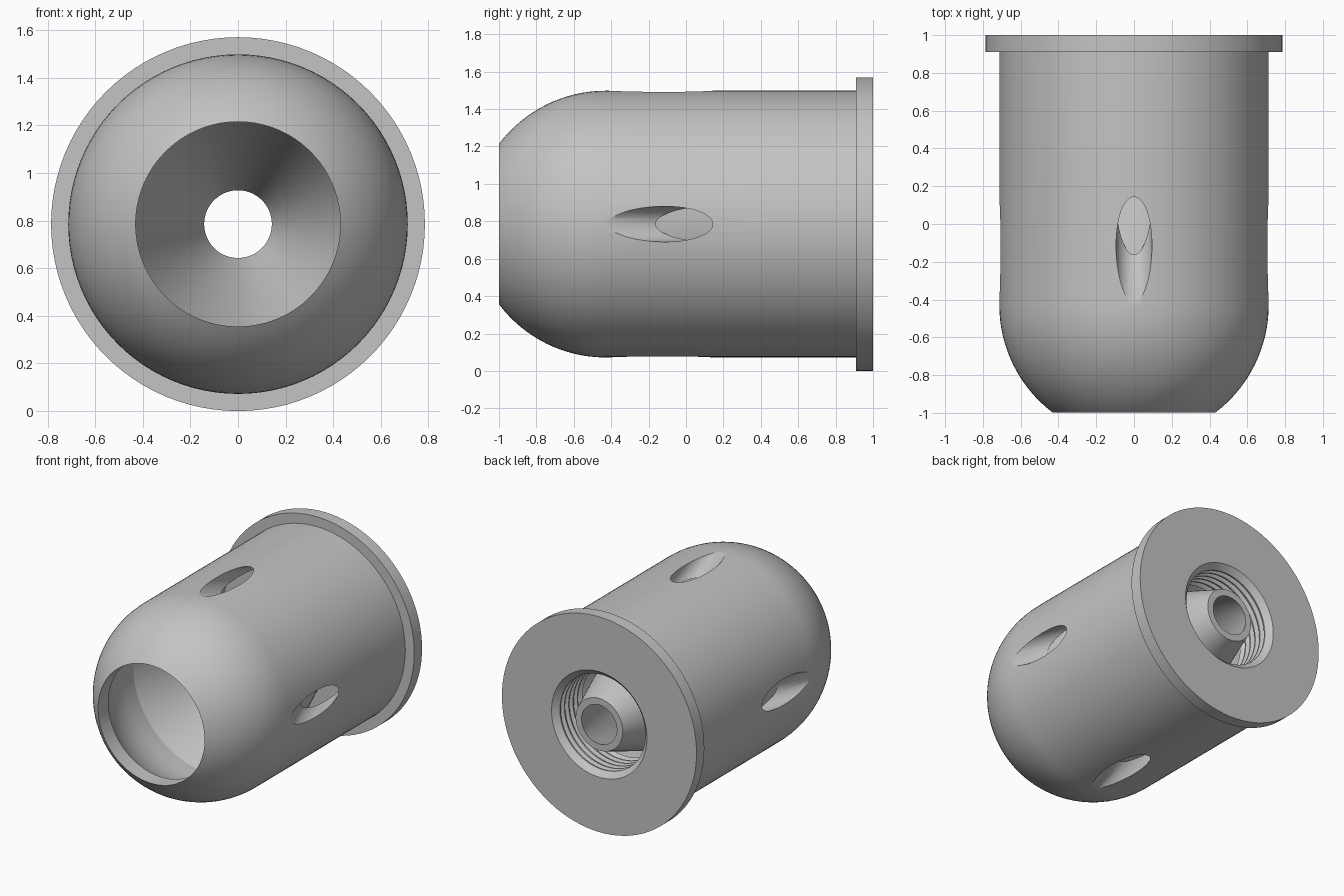
import bpy, bmesh, math
from mathutils import Matrix, Vector

if "Cube" in bpy.data.objects:
    bpy.data.objects.remove(bpy.data.objects["Cube"], do_unlink=True)

AXIS_Z = 0.785      # height of the centre line
BODY_R, WALL = 0.713, 0.091
INNER_R = BODY_R - WALL
DOME_Y = -0.43      # where the straight tube turns into the dome
MOUTH_R = 0.43
SLOPE = math.radians(20)

metal = bpy.data.materials.new("grey metal")
metal.use_nodes = True
grey = (0.55, 0.55, 0.55, 1)
metal.diffuse_color = grey
metal.node_tree.nodes["Principled BSDF"].inputs["Base Color"].default_value = grey


def finish(name, bm):
    bmesh.ops.recalc_face_normals(bm, faces=bm.faces)
    mesh = bpy.data.meshes.new(name)
    bm.to_mesh(mesh)
    bm.free()
    mesh.materials.append(metal)
    obj = bpy.data.objects.new(name, mesh)
    bpy.context.collection.objects.link(obj)
    return obj


def activate(obj):
    bpy.ops.object.select_all(action="DESELECT")
    obj.select_set(True)
    bpy.context.view_layer.objects.active = obj


def smooth(obj):
    activate(obj)
    bpy.ops.object.shade_smooth_by_angle(angle=math.radians(25))


def revolve(name, profile, steps=96):
    """Turn a closed (radius, y) profile around the centre line."""
    bm = bmesh.new()
    verts = [bm.verts.new((r, y, AXIS_Z)) for r, y in profile]
    edges = [bm.edges.new((v, verts[i - 1])) for i, v in enumerate(verts)]
    bmesh.ops.spin(bm, geom=verts + edges, cent=(0, 0, AXIS_Z), axis=(0, 1, 0),
                   angle=math.tau, steps=steps, use_duplicate=False)
    bmesh.ops.remove_doubles(bm, verts=bm.verts, dist=0.0001)
    return finish(name, bm)


def dome(radius, count=16):
    """Arc from the mouth out to the straight tube."""
    start = math.asin(MOUTH_R / radius)
    angles = [start + (math.pi / 2 - start) * i / count for i in range(count + 1)]
    return [(radius * math.sin(a), DOME_Y - radius * math.cos(a)) for a in angles]


# Domed outer shell, open at the front
shell = revolve("outer_shell", dome(BODY_R) + [(BODY_R, 0.93), (INNER_R, 0.93)]
                + dome(INNER_R)[::-1])

# Four slanted vents bored through the shell
bm = bmesh.new()
for i in range(4):
    direction = Vector((-math.sin(SLOPE), math.cos(SLOPE), 0))
    place = (Matrix.Translation((0, 0, AXIS_Z))
             @ Matrix.Rotation(i * math.pi / 2, 4, "Y")
             @ Matrix.Translation((BODY_R, -0.135, 0))
             @ direction.to_track_quat("Z", "Y").to_matrix().to_4x4())
    bmesh.ops.create_cone(bm, cap_ends=True, segments=48, radius1=0.095,
                          radius2=0.095, depth=1.2, matrix=place)
cutter = finish("vent_cutter", bm)
cutter.hide_render = True
cut = shell.modifiers.new("vents", "BOOLEAN")
cut.object, cut.operation, cut.solver = cutter, "DIFFERENCE", "EXACT"
activate(shell)
bpy.ops.object.modifier_apply(modifier=cut.name)
bpy.data.objects.remove(cutter, do_unlink=True)
smooth(shell)

# Rear flange with a threaded bore
thread = [(0.385, 1.0), (0.36, 0.975)]
for i in range(5):
    y = 0.96 - i * 0.05
    thread += [(0.345, y), (0.345, y - 0.01), (0.37, y - 0.025), (0.37, y - 0.035)]
flange = revolve("threaded_flange", [(0.785, 0.91), (0.785, 1.0)] + thread
                 + [(0.345, 0.7), (INNER_R + 0.01, 0.7), (INNER_R + 0.01, 0.91)])
smooth(flange)

# Inner funnel narrowing towards the rear
reach = INNER_R + 0.008
run = 1 / math.tan(SLOPE)
tip_in, tip_out = 0.142, 0.19
funnel = revolve("inner_funnel", [(tip_in, 1.0), (tip_out, 1.0),
                                  (reach, 1.0 - (reach - tip_out) * run),
                                  (reach, 1.0 - (reach - tip_in) * run)])
smooth(funnel)
